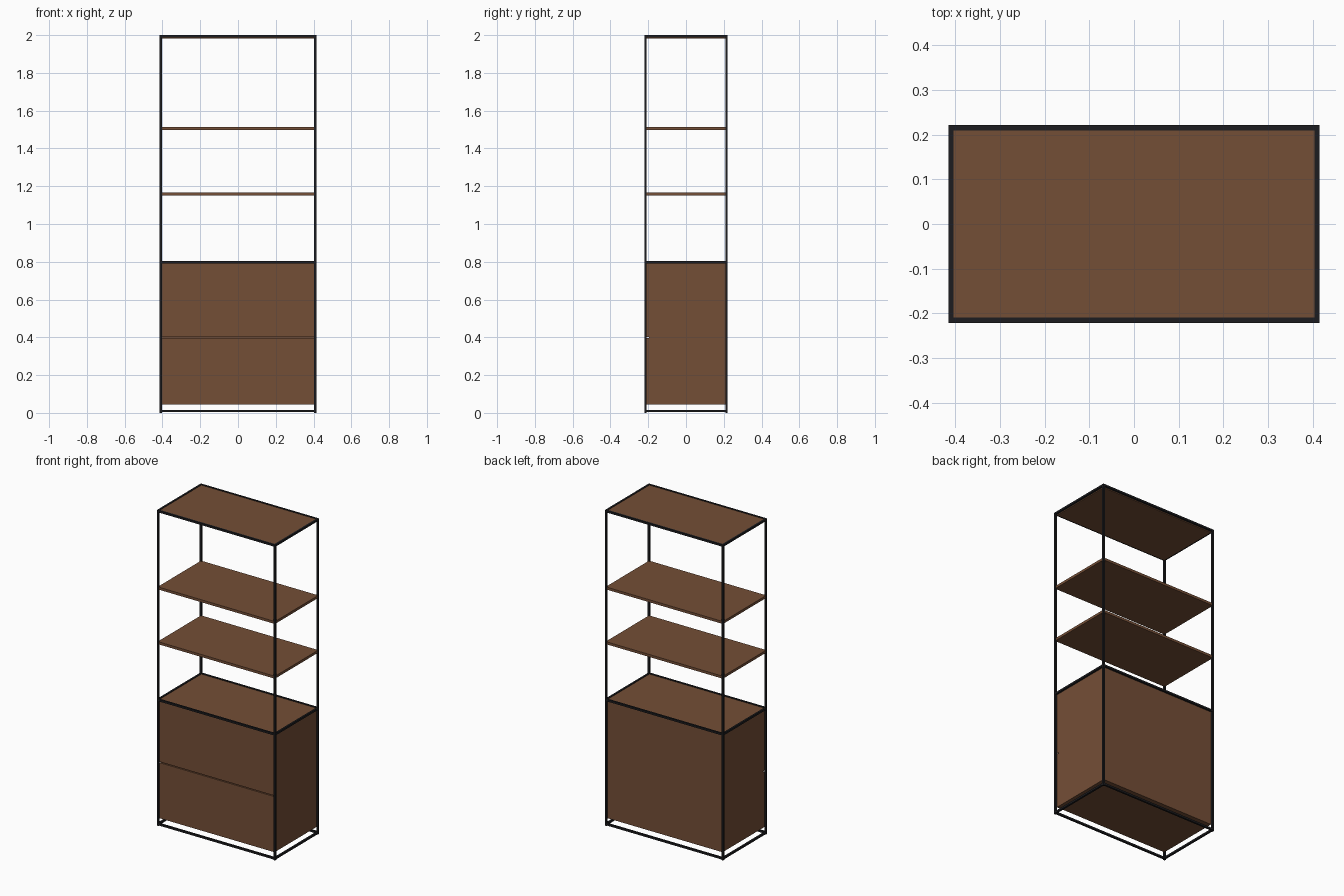
import bpy

if "Cube" in bpy.data.objects:
    bpy.data.objects.remove(bpy.data.objects["Cube"])

def material(name, rgb):
    m = bpy.data.materials.new(name)
    m.diffuse_color = (*rgb, 1)
    m.use_nodes = True
    m.node_tree.nodes["Principled BSDF"].inputs["Base Color"].default_value = m.diffuse_color
    return m

WOOD = material("walnut brown", (0.175, 0.077, 0.037))
METAL = material("black metal", (0.012, 0.012, 0.014))

def box(name, x, y, z, mat):
    """Box from (min, max) ranges on each axis."""
    bpy.ops.mesh.primitive_cube_add(size=1)
    o = bpy.context.object
    o.name = name
    for v in o.data.vertices:
        v.co = [r[0] if c < 0 else r[1] for c, r in zip(v.co, (x, y, z))]
    o.data.materials.append(mat)
    return o

X, Y, H, T = 0.415, 0.221, 2.0, 0.012   # half width, half depth, height, bar
XI, YI = X - T, Y - T

# Four corner posts
for sx, side in ((-1, "left"), (1, "right")):
    for sy, end in ((-1, "front"), (1, "back")):
        box(f"{end}_{side}_post", sorted((sx * XI, sx * X)),
            sorted((sy * YI, sy * Y)), (0, H), METAL)

# Rectangular rings of bars: floor, cabinet top, frame top
for name, z in (("base", 0.004), ("cabinet", 0.791), ("top", H - T)):
    zr = (z, z + T)
    for s, a, b in ((-1, "front", "left"), (1, "back", "right")):
        box(f"{name}_{a}_rail", (-XI, XI), sorted((s * YI, s * Y)), zr, METAL)
        box(f"{name}_{b}_rail", sorted((s * XI, s * X)), (-YI, YI), zr, METAL)

# Open shelves, reaching slightly into the posts
for name, z in (("lower_shelf", 1.150), ("upper_shelf", 1.497)):
    box(name, (-X + 0.004, X - 0.004), (-Y + 0.004, Y - 0.004), (z, z + 0.016), WOOD)

# Top panel set inside the top ring
box("top_panel", (-XI, XI), (-YI, YI), (1.982, 1.997), WOOD)

# Cabinet body with two drawer fronts separated by a thin gap
box("cabinet_body", (-XI, XI), (-0.196, YI), (0.045, 0.799), WOOD)
box("lower_drawer_front", (-XI, XI), (-YI, -0.196), (0.045, 0.397), WOOD)
box("upper_drawer_front", (-XI, XI), (-YI, -0.196), (0.403, 0.799), WOOD)
